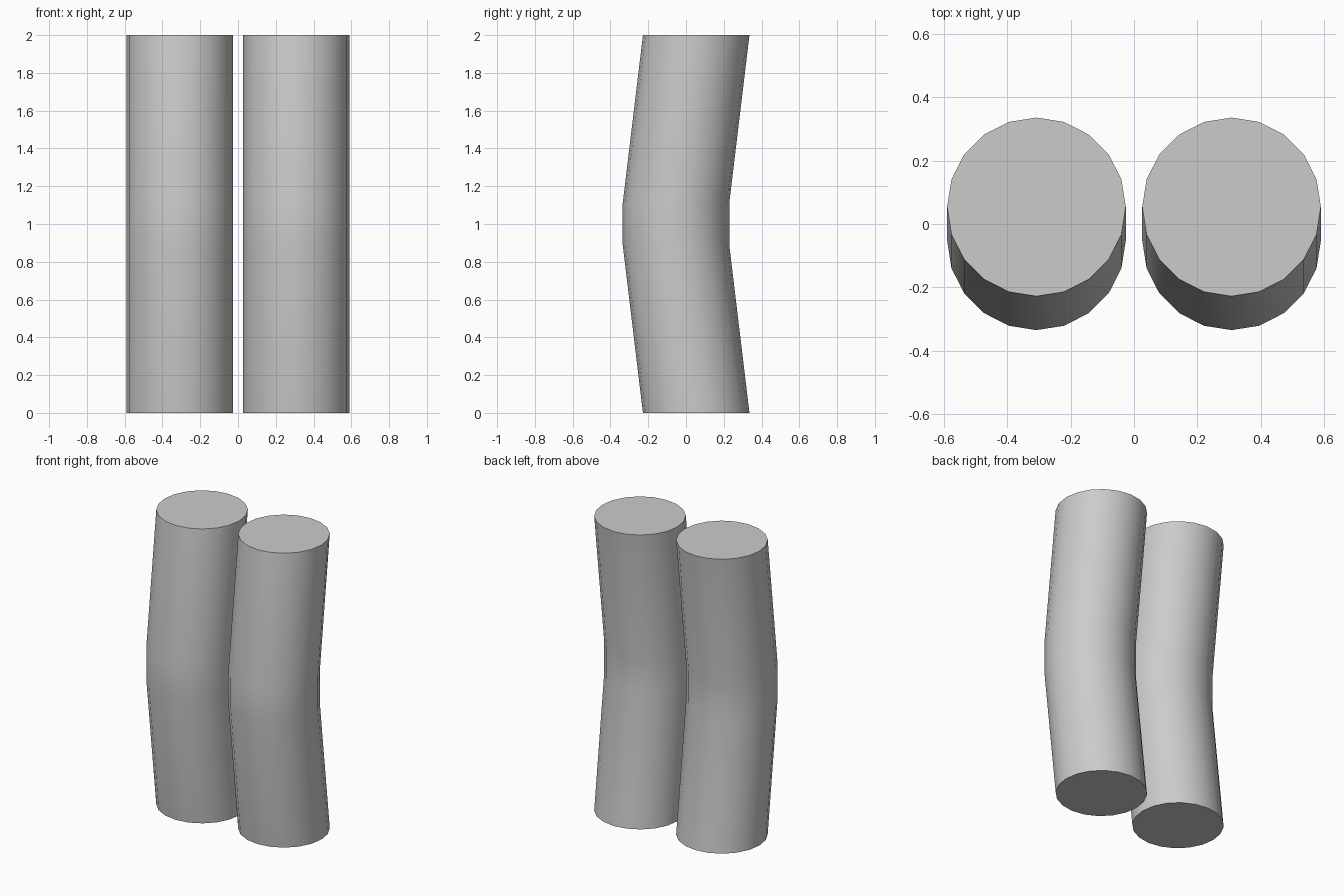
import bpy, bmesh, math

if "Cube" in bpy.data.objects:
    bpy.data.objects.remove(bpy.data.objects["Cube"])

SIDES = 20
RADIUS = 0.282
# Bent centre line: (y, z) of each horizontal ring
PATH = [(0.054, 0.0), (-0.053, 0.89), (-0.053, 1.11), (0.054, 2.0)]


def bent_column(name, x):
    bm = bmesh.new()
    rings = []
    for y, z in PATH:
        rings.append([bm.verts.new((x + RADIUS * math.cos(2 * math.pi * i / SIDES),
                                    y + RADIUS * math.sin(2 * math.pi * i / SIDES), z))
                      for i in range(SIDES)])
    # Side walls
    for low, high in zip(rings, rings[1:]):
        for i in range(SIDES):
            j = (i + 1) % SIDES
            bm.faces.new((low[i], low[j], high[j], high[i]))
    # End caps
    bm.faces.new(rings[0][::-1])
    bm.faces.new(rings[-1])
    mesh = bpy.data.meshes.new(name)
    bm.to_mesh(mesh)
    bm.free()
    obj = bpy.data.objects.new(name, mesh)
    bpy.context.collection.objects.link(obj)
    # Smooth walls, crisp cap rims
    bpy.ops.object.select_all(action='DESELECT')
    obj.select_set(True)
    bpy.context.view_layer.objects.active = obj
    bpy.ops.object.shade_smooth_by_angle(angle=math.radians(40))
    return obj


# Mirrored pair of columns
bent_column("left_bent_column", -0.308)
bent_column("right_bent_column", 0.308)
